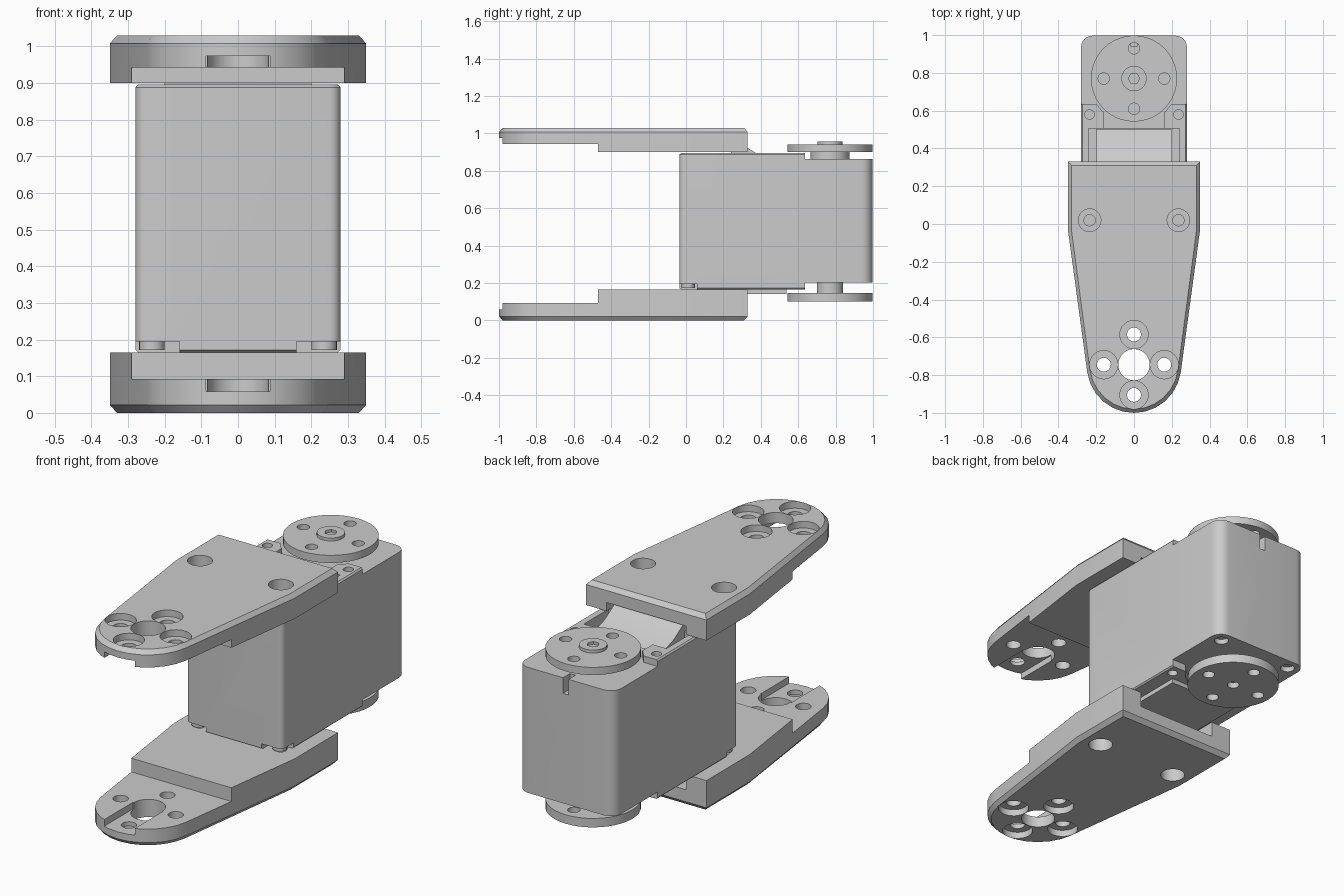
import bpy, bmesh, math
from math import radians, cos, sin
from mathutils import Matrix

cube = bpy.data.objects.get("Cube")
if cube:
    bpy.data.objects.remove(cube)

grey = bpy.data.materials.new("mid_grey")
grey.use_nodes = True
grey.diffuse_color = (0.6, 0.6, 0.6, 1)
grey.node_tree.nodes["Principled BSDF"].inputs["Base Color"].default_value = (0.6, 0.6, 0.6, 1)
parts = []


def make(name, bm):
    bmesh.ops.recalc_face_normals(bm, faces=bm.faces)
    mesh = bpy.data.meshes.new(name)
    bm.to_mesh(mesh)
    bm.free()
    mesh.materials.append(grey)
    ob = bpy.data.objects.new(name, mesh)
    bpy.context.collection.objects.link(ob)
    return ob


def loft(name, rings):
    """Closed solid through rings of equal point count."""
    bm = bmesh.new()
    loops = [[bm.verts.new(p) for p in ring] for ring in rings]
    n = len(loops[0])
    for a, b in zip(loops, loops[1:]):
        for i in range(n):
            bm.faces.new((a[i], a[(i + 1) % n], b[(i + 1) % n], b[i]))
    bm.faces.new(loops[0])
    bm.faces.new(loops[-1])
    return make(name, bm)


def prism(name, outline, z0, z1):
    return loft(name, [[(x, y, z) for x, y in outline] for z in (z0, z1)])


def box(name, x0, x1, y0, y1, z0, z1):
    return prism(name, [(x0, y0), (x1, y0), (x1, y1), (x0, y1)], z0, z1)


def cyl(name, x, y, r, z0, z1, n=32):
    ring = [(x + r * cos(math.tau * i / n), y + r * sin(math.tau * i / n)) for i in range(n)]
    return prism(name, ring, z0, z1)


def cut(ob, *cutters):
    """Subtract the cutters, then discard them."""
    for c in cutters:
        mod = ob.modifiers.new("cut", 'BOOLEAN')
        mod.operation, mod.solver, mod.object = 'DIFFERENCE', 'EXACT', c
        bpy.context.view_layer.objects.active = ob
        bpy.ops.object.modifier_apply(modifier=mod.name)
        bpy.data.objects.remove(c)


def arc(cx, cy, r, a0, a1, n):
    return [(cx + r * cos(radians(a0 + (a1 - a0) * i / n)),
             cy + r * sin(radians(a0 + (a1 - a0) * i / n))) for i in range(n + 1)]


HEIGHT, TIP, AXIS = 1.03, -0.745, 0.77
CROSS = [(0.16, 0), (-0.16, 0), (0, 0.16), (0, -0.16)]


# Tapered arm, outer face on z = 0, chamfered around that face
def arm(name, thick, step, slot, flip):
    outline = [(-0.35, 0.33), (-0.35, -0.03)] + arc(0, -0.75, 0.25, 188, 352, 12) + [(0.35, -0.03), (0.35, 0.33)]
    inset = [(x * 0.943, -0.335 + (y + 0.335) * 0.97) for x, y in outline]
    ob = loft(name, [[(x, y, 0) for x, y in inset],
                     [(x, y, 0.022) for x, y in outline],
                     [(x, y, thick) for x, y in outline]])
    cut(ob, box("c", -0.5, 0.5, -1.2, -0.47, step, 0.3),
        box("c", -0.088, 0.088, -1.2, TIP, slot, 0.3),
        box("c", -0.23, 0.23, 0.2, 0.5, 0.085, 0.3),
        cyl("c", 0, TIP, 0.083, -0.1, 0.3))
    for x, y in CROSS:
        cut(ob, cyl("c", x, TIP + y, 0.037, -0.1, 0.3, 20),
            cyl("c", x, TIP + y, 0.075, -0.1, 0.035, 24))
    for x in (-0.235, 0.235):
        cut(ob, cyl("c", x, 0.02, 0.06, -0.1, 0.08, 24),
            cyl("c", x, 0.02, 0.03, -0.1, 0.3, 20))
    if flip:
        ob.data.transform(Matrix.Translation((0, 0, HEIGHT)) @ Matrix.Scale(-1, 4, (0, 0, 1)))
        ob.data.flip_normals()
    parts.append(ob)


arm("lower_arm", 0.165, 0.093, 0.058, False)
arm("upper_arm", 0.13, 0.088, 0.056, True)

# Motor case with rounded upright edges
outline = (arc(-0.25, -0.005, 0.03, 180, 270, 5) + arc(0.25, -0.005, 0.03, 270, 360, 5)
           + arc(0.22, 0.937, 0.06, 0, 90, 6) + arc(-0.22, 0.937, 0.06, 90, 180, 6))


def ring(z, k):
    return [(x * (1 - k), 0.48 + (y - 0.48) * (1 - k), z) for x, y in outline]


case = loft("motor_case", [ring(0.165, 0.025), ring(0.172, 0), ring(0.888, 0), ring(0.896, 0.025)])
# Lowered decks around both turning discs, connector pocket and back slit
cut(case,
    box("c", -0.5, 0.5, 0.635, 1.2, 0.862, 1),
    cyl("c", 0, AXIS, 0.24, 0.862, 1),
    box("c", -0.16, 0.16, 0.45, 0.7, 0.862, 1),
    box("c", -0.24, 0.24, 0.3, 0.505, 0.82, 1),
    box("c", -0.5, 0.5, 0.635, 1.2, 0, 0.203),
    cyl("c", 0, AXIS, 0.24, 0, 0.203),
    box("c", -0.016, 0.016, 0.94, 1.2, 0.78, 1))
for s in (-1, 1):
    x0, x1 = sorted((s * 0.16, s * 0.4))
    cut(case, box("c", x0, x1, -0.2, 0.06, 0, 0.195),
        cyl("c", s * 0.235, 0.58, 0.025, 0.84, 1, 16),
        cyl("c", s * 0.235, 0.58, 0.025, 0, 0.22, 16),
        cyl("c", s * 0.215, 0.935, 0.035, 0, 0.23, 16))
    parts.append(cyl("front_case_screw", s * 0.235, 0.012, 0.035, 0.172, 0.2, 20))
parts.append(case)

# Sloped cable connector in the pocket and cover below
profile = [(0.24, 0.82), (0.24, 0.935), (0.31, 0.935), (0.39, 0.885), (0.5, 0.85), (0.5, 0.82)]
parts.append(loft("cable_connector", [[(x, y, z) for y, z in profile] for x in (-0.2, 0.2)]))
parts.append(box("lower_cover", -0.2, 0.2, 0.22, 0.538, 0.142, 0.17))


# Turning discs with four holes, on hubs
def disc(name, z0, z1):
    ob = cyl(name, 0, AXIS, 0.228, z0, z1, 40)
    for x, y in CROSS:
        cut(ob, cyl("c", x, AXIS + y, 0.03, z0 - 0.1, z1 + 0.1, 20))
    parts.append(ob)
    return ob


disc("upper_disc", 0.9, 0.94)
parts.append(cyl("upper_hub", 0, AXIS, 0.105, 0.86, 0.9))
boss = cyl("center_screw", 0, AXIS, 0.067, 0.938, 0.956)
cut(boss, cyl("c", 0, AXIS, 0.03, 0.942, 1, 6))
parts.append(boss)
lower = disc("lower_disc", 0.1, 0.147)
cut(lower, cyl("c", 0, AXIS, 0.03, 0, 0.13, 20))
parts.append(cyl("lower_hub", 0, AXIS, 0.07, 0.145, 0.21))

# Smooth round walls, keep hard edges
bpy.ops.object.select_all(action='DESELECT')
for ob in parts:
    ob.select_set(True)
bpy.context.view_layer.objects.active = parts[0]
bpy.ops.object.shade_smooth_by_angle(angle=radians(25))
